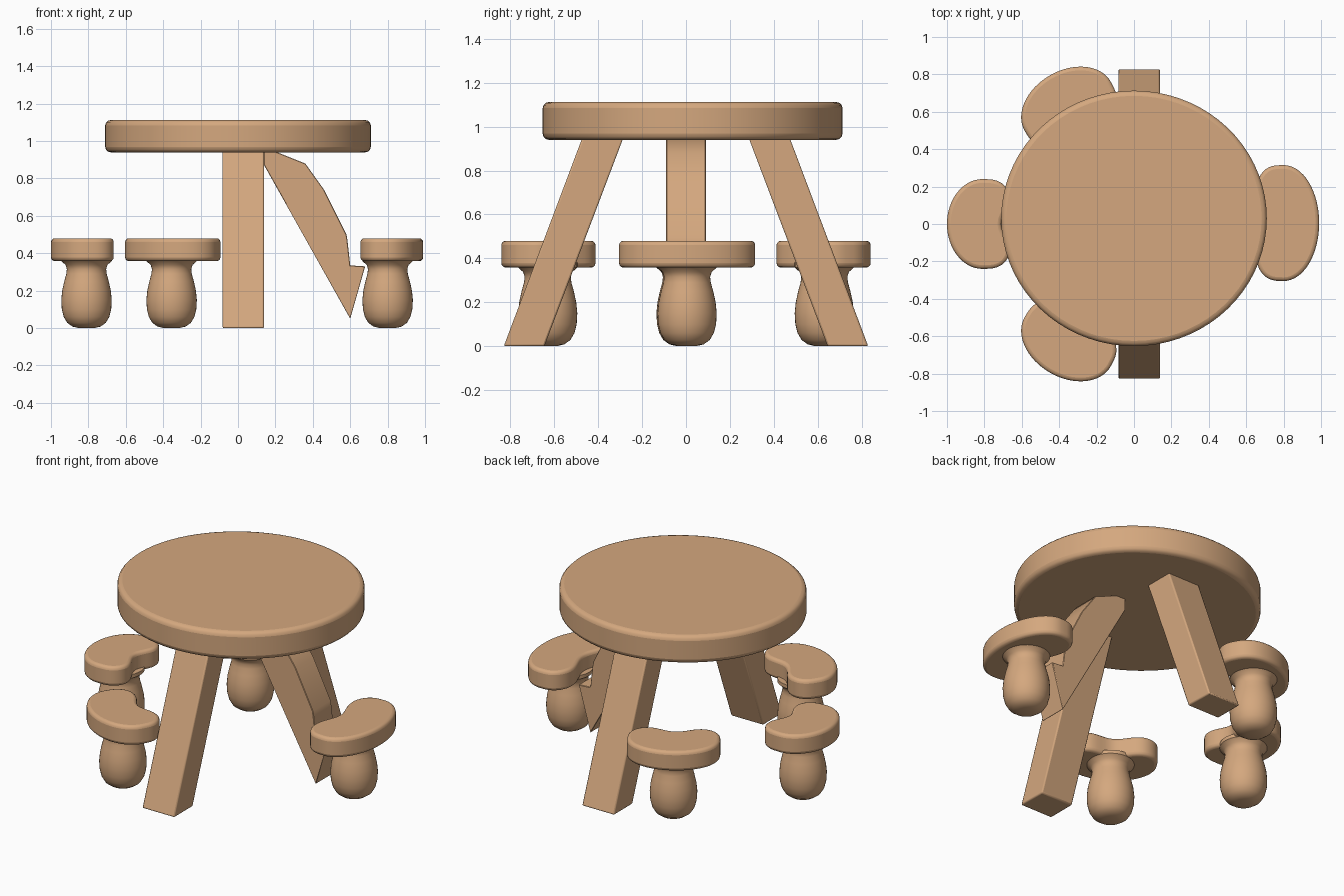
import bpy, bmesh, math

if "Cube" in bpy.data.objects:
    bpy.data.objects.remove(bpy.data.objects["Cube"])

wood = bpy.data.materials.new("tan wood")
wood.diffuse_color = (0.66, 0.39, 0.21, 1)
wood.use_nodes = True
wood.node_tree.nodes["Principled BSDF"].inputs["Base Color"].default_value = wood.diffuse_color


def finish(name, bm, bevel=0.0, segs=3, angle=40):
    bmesh.ops.recalc_face_normals(bm, faces=bm.faces[:])
    me = bpy.data.meshes.new(name)
    bm.to_mesh(me)
    bm.free()
    me.materials.append(wood)
    ob = bpy.data.objects.new(name, me)
    bpy.context.collection.objects.link(ob)
    bpy.ops.object.select_all(action='DESELECT')
    ob.select_set(True)
    bpy.context.view_layer.objects.active = ob
    if bevel:
        m = ob.modifiers.new("bevel", 'BEVEL')
        m.width = bevel
        m.segments = segs
        m.limit_method = 'ANGLE'
        m.angle_limit = math.radians(35)
    bpy.ops.object.shade_smooth_by_angle(angle=math.radians(angle))
    return ob


def prism(name, pts, offset, bevel, segs=3):
    """Extrude a closed 3D outline along an offset vector."""
    bm = bmesh.new()
    lo = [bm.verts.new(p) for p in pts]
    hi = [bm.verts.new([a + b for a, b in zip(p, offset)]) for p in pts]
    n = len(pts)
    bm.faces.new(lo)
    bm.faces.new(hi)
    for i in range(n):
        j = (i + 1) % n
        bm.faces.new((lo[i], lo[j], hi[j], hi[i]))
    return finish(name, bm, bevel, segs)


def lathe(name, profile, cx, cy, n=40):
    """Closed turned shape from (radius, z) pairs."""
    bm = bmesh.new()
    rings = [[bm.verts.new((cx + r * math.cos(2 * math.pi * i / n),
                            cy + r * math.sin(2 * math.pi * i / n), z))
              for i in range(n)] for r, z in profile]
    for a, b in zip(rings, rings[1:]):
        for i in range(n):
            j = (i + 1) % n
            bm.faces.new((a[i], a[j], b[j], b[i]))
    bm.faces.new(rings[0])
    bm.faces.new(rings[-1])
    return finish(name, bm)


# Table top
top = [(0.71 * math.cos(2 * math.pi * i / 72),
        0.03 + 0.683 * math.sin(2 * math.pi * i / 72), 0.94) for i in range(72)]
prism("table_top", top, (0, 0, 0.172), 0.028)

# Slanted front and back legs
for name, s in (("front_leg", -1), ("back_leg", 1)):
    leg = [(-0.083, s * y, z) for y, z in
           ((0.645, 0), (0.83, 0), (0.472, 0.95), (0.285, 0.95))]
    prism(name, leg, (0.223, 0, 0), 0.008, 2)

# Cut-off side leg running to the right-hand stool
side = [(0.14, 0.95), (0.21, 0.94), (0.36, 0.88), (0.46, 0.74), (0.58, 0.5),
        (0.585, 0.47), (0.60, 0.335), (0.68, 0.33), (0.60, 0.05), (0.14, 0.87)]
prism("side_leg", [(x, -0.09, z) for x, z in side], (0, 0.18, 0), 0.003, 1)

# Stools: bean-shaped seat, dent facing the table, on a turned bulb
STEM = [(0.04, 0), (0.075, 0.008), (0.103, 0.028), (0.122, 0.06),
        (0.132, 0.10), (0.135, 0.15), (0.13, 0.20), (0.119, 0.25),
        (0.108, 0.29), (0.105, 0.315), (0.112, 0.338), (0.135, 0.358), (0.135, 0.38)]


def stool(name, cx, cy, degrees, half):
    a = math.radians(degrees)
    pts = []
    for i in range(64):
        t = 2 * math.pi * i / 64
        c, v = math.cos(t), half * math.sin(t)
        if c >= 0:
            u = 0.19 * c
        else:
            u = -0.185 * abs(c) ** 0.65 + 0.085 * math.exp(-(v / (0.45 * half)) ** 2)
        pts.append((cx + u * math.cos(a) - v * math.sin(a),
                    cy + u * math.sin(a) + v * math.cos(a), 0.358))
    prism(name + "_seat", pts, (0, 0, 0.122), 0.02)
    lathe(name + "_stem", STEM, cx, cy)


stool("right_stool", 0.80, 0.005, 0, 0.31)
stool("left_stool", -0.81, 0.0, 180, 0.24)
stool("back_stool", -0.355, 0.63, 120, 0.265)
stool("front_stool", -0.355, -0.63, 240, 0.265)
